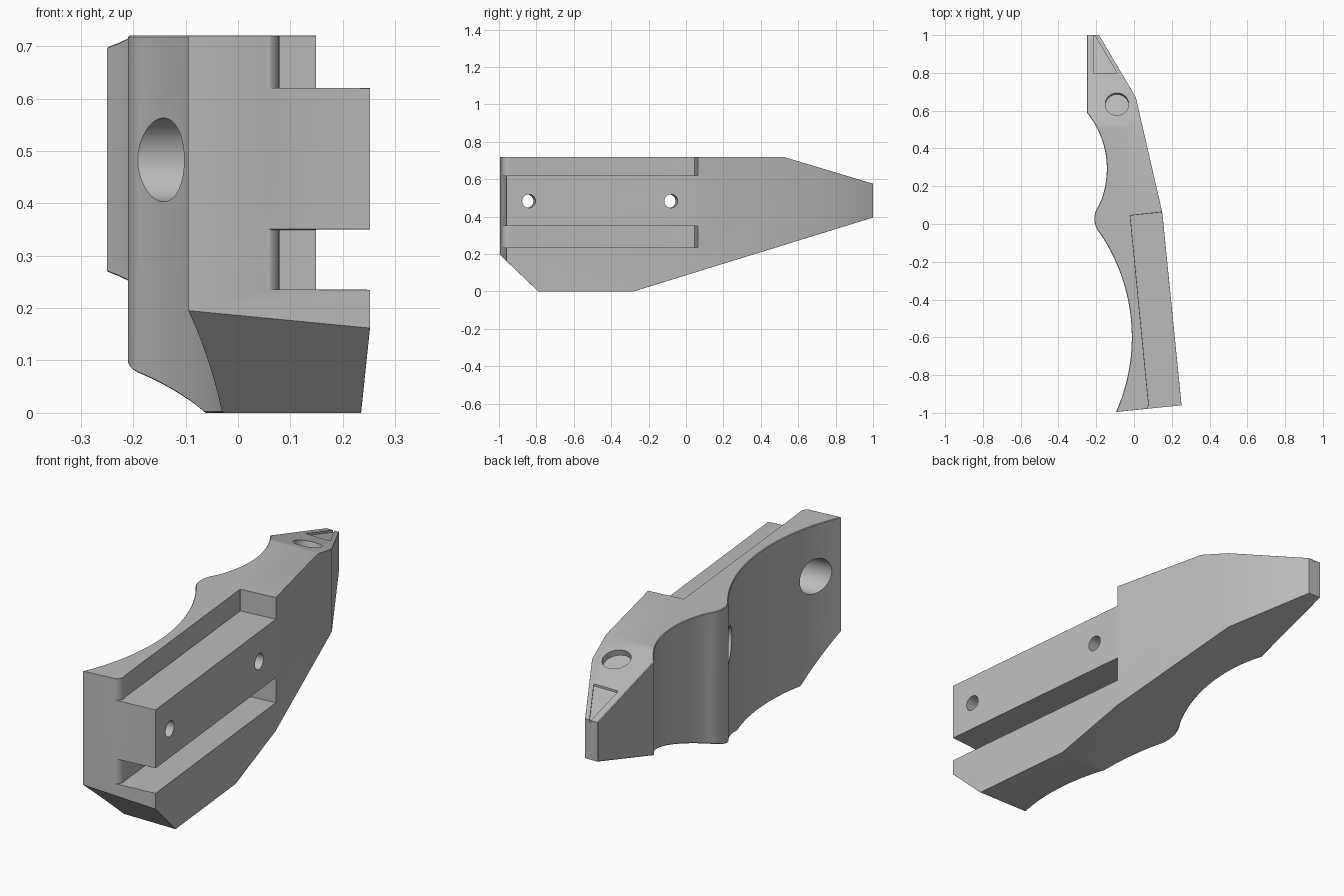
import bpy, bmesh, math
from mathutils import Vector, Matrix

cube = bpy.data.objects.get("Cube")
if cube:
    bpy.data.objects.remove(cube, do_unlink=True)

grey = bpy.data.materials.new("plain grey")
grey.use_nodes = True
colour = (0.5, 0.5, 0.5, 1)
grey.diffuse_color = colour
grey.node_tree.nodes["Principled BSDF"].inputs["Base Color"].default_value = colour


def add_object(name, bm):
    bmesh.ops.recalc_face_normals(bm, faces=bm.faces[:])
    mesh = bpy.data.meshes.new(name)
    bm.to_mesh(mesh)
    bm.free()
    obj = bpy.data.objects.new(name, mesh)
    bpy.context.collection.objects.link(obj)
    mesh.materials.append(grey)
    return obj


def prism(name, points, offset):
    """Extrude a 3D polygon along an offset."""
    bm = bmesh.new()
    face = bm.faces.new([bm.verts.new(p) for p in points])
    moved = bmesh.ops.extrude_face_region(bm, geom=[face], use_keep_orig=True)["geom"]
    bmesh.ops.translate(bm, vec=offset,
                        verts=[v for v in moved if isinstance(v, bmesh.types.BMVert)])
    return add_object(name, bm)


def plan_prism(name, points, low, high):
    return prism(name, [(x, y, low) for x, y in points], (0, 0, high - low))


def cylinder(name, centre, axis, radius, depth):
    bm = bmesh.new()
    turn = Vector(axis).to_track_quat('Z', 'Y').to_matrix().to_4x4()
    bmesh.ops.create_cone(bm, cap_ends=True, segments=40, radius1=radius, radius2=radius,
                          depth=depth, matrix=Matrix.Translation(centre) @ turn)
    return add_object(name, bm)


def apply_modifier(obj, mod):
    bpy.context.view_layer.objects.active = obj
    bpy.ops.object.modifier_apply(modifier=mod.name)


def combine(obj, tool, operation='DIFFERENCE'):
    mod = obj.modifiers.new("cut", 'BOOLEAN')
    mod.operation, mod.object, mod.solver = operation, tool, 'EXACT'
    apply_modifier(obj, mod)
    bpy.data.objects.remove(tool, do_unlink=True)


def arc(a, b, c, steps):
    """Points on the circle from a through b to c, leaving out c."""
    (ax, ay), (bx, by), (cx, cy) = a, b, c
    d = 2 * (ax * (by - cy) + bx * (cy - ay) + cx * (ay - by))
    sa, sb, sc = ax * ax + ay * ay, bx * bx + by * by, cx * cx + cy * cy
    ox = (sa * (by - cy) + sb * (cy - ay) + sc * (ay - by)) / d
    oy = (sa * (cx - bx) + sb * (ax - cx) + sc * (bx - ax)) / d
    r = math.hypot(ax - ox, ay - oy)
    t0 = math.atan2(ay - oy, ax - ox)
    sweep = math.remainder(math.atan2(cy - oy, cx - ox) - t0, math.tau)
    return [(ox + r * math.cos(t0 + sweep * i / steps),
             oy + r * math.sin(t0 + sweep * i / steps)) for i in range(steps)]


# Plan outline: straight outer side, scalloped inner side
front, dip, tip = (-0.095, -0.995), (-0.18, -0.05), (-0.25, 0.59)
bump = (-0.185, 0.1)
outline = arc(front, (-0.012, -0.57), dip, 28)
outline += arc(dip, (-0.21, 0.03), bump, 8)
outline += arc(bump, (-0.145, 0.33), tip, 16)
outline += [tip, (-0.25, 1), (-0.185, 1), (0.01, 0.67), (0.15, 0.06), (0.252, -0.96)]
body = plan_prism("grip_body", outline, -0.1, 0.9)

# Side silhouette trims the body
side = [(-1.1, 0.3), (-1, 0.2), (-0.79, 0), (-0.28, 0), (1, 0.395), (1.1, 0.426),
        (1.1, 0.546), (0.52, 0.72), (-1.1, 0.72)]
combine(body, prism("side_trim", [(-0.6, y, z) for y, z in side], (1.2, 0, 0)), 'INTERSECT')

# Wider chamfer along the scalloped rim
bm = bmesh.new()
bm.from_mesh(body.data)
bm.normal_update()
rim = []
for e in bm.edges:
    if len(e.link_faces) == 2:
        wall, cap = sorted(e.link_faces, key=lambda f: abs(f.normal.z))
        if wall.normal.x < -0.4 and abs(wall.normal.z) < 0.1 and abs(cap.normal.z) > 0.8:
            rim.append(e)
bmesh.ops.bevel(bm, geom=rim, offset=0.018, segments=1, affect='EDGES', clamp_overlap=True)
bm.to_mesh(body.data)
bm.free()

# Upper and lower slots leave a rail between them
slot = [(-0.02, 0.045), (0.075, -0.93)]
slot += arc((0.079, -0.945), (0.07, -0.972), (0.045, -0.984), 6)
slot += [(0.045, -0.984), (0.03, -1.1), (0.5, -1.1), (0.5, 0.1)]
for low, high in ((0.62, 0.9), (0.235, 0.35)):
    combine(body, plan_prism("slot_cutter", slot, low, high))

# Small chamfers on the remaining sharp edges
bevel = body.modifiers.new("chamfer", 'BEVEL')
bevel.width, bevel.segments = 0.01, 1
bevel.limit_method, bevel.angle_limit = 'ANGLE', math.radians(55)
apply_modifier(body, bevel)

# Screw holes, counterbored from the inner side
outward = Vector((0.995, 0.1, 0))
for y, x in ((-0.84, 0.24), (-0.08, 0.163)):
    face_point = Vector((x, y, 0.483))
    combine(body, cylinder("screw_hole", face_point, outward, 0.036, 0.9))
    combine(body, cylinder("counterbore", face_point - outward * 0.37, outward, 0.08, 0.5))

# Shallow round pocket and tip recess on the sloping top
slope = Vector((0, 0.28, 0.96))
combine(body, cylinder("round_pocket", (-0.09, 0.635, 0.687), slope, 0.062, 0.06))
recess = [(-0.215, 0.8), (-0.09, 0.8), (-0.208, 1.0), (-0.215, 1.0)]
combine(body, prism("tip_recess",
                    [(x, y, 0.71 - 0.3 * (y - 0.52)) for x, y in recess], (0, 0, 0.1)))

# Smooth the curved walls and keep edges crisp
bpy.ops.object.select_all(action='DESELECT')
body.select_set(True)
bpy.context.view_layer.objects.active = body
bpy.ops.object.shade_smooth_by_angle(angle=math.radians(25))
